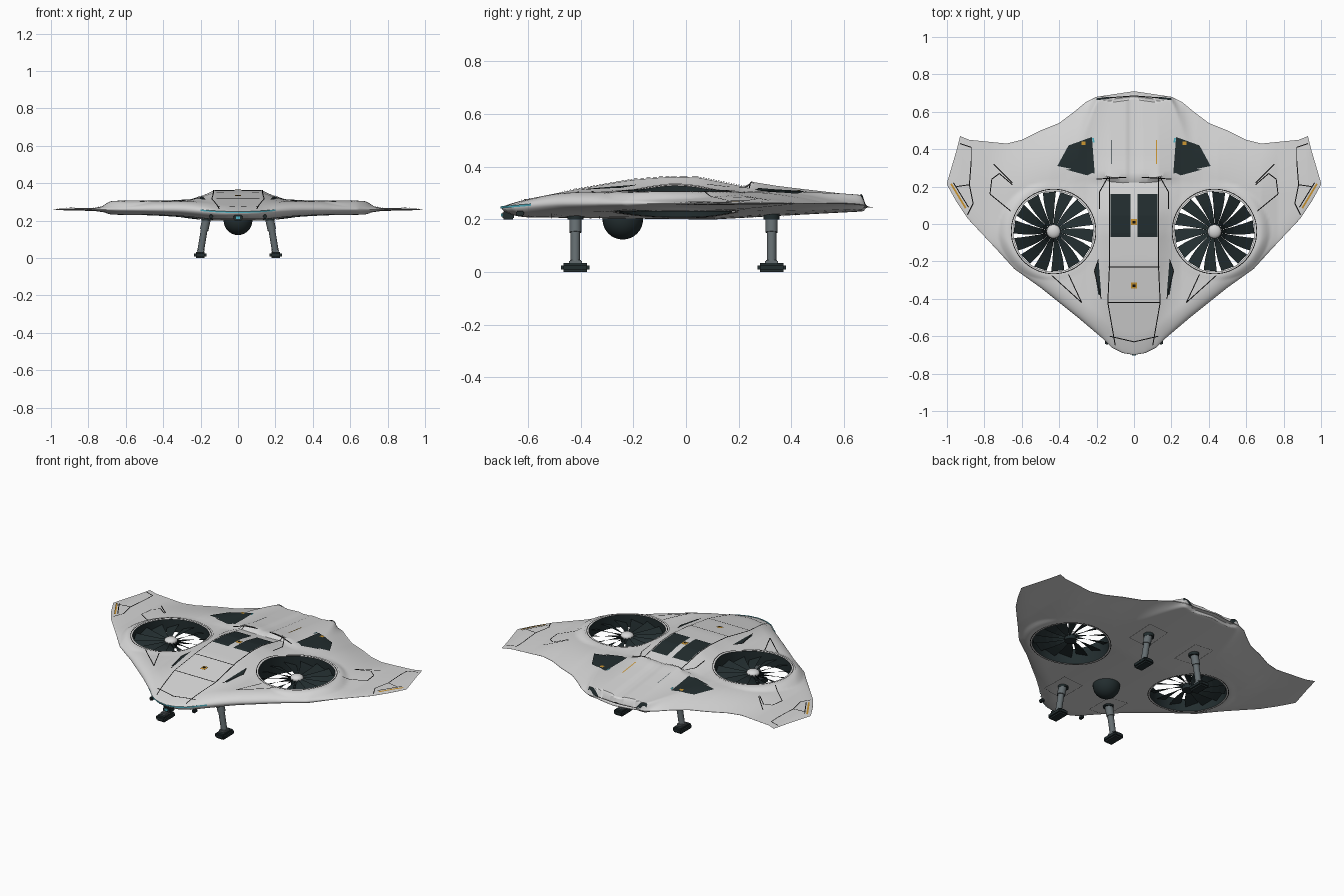
import bpy, bmesh, math
from mathutils import Vector

cube = bpy.data.objects.get("Cube")
if cube:
    bpy.data.objects.remove(cube, do_unlink=True)


def material(name, *rgb):
    m = bpy.data.materials.new(name)
    m.use_nodes = True
    m.diffuse_color = (*rgb, 1)
    bsdf = m.node_tree.nodes["Principled BSDF"]
    bsdf.inputs["Base Color"].default_value = (*rgb, 1)
    bsdf.inputs["Roughness"].default_value = 0.6
    return m


HULL = material("light grey", .68, .68, .68)
DARK = material("dark slate", .016, .026, .028)
STEEL = material("gear grey", .13, .155, .165)
BLACK = material("line black", .004, .004, .004)
ORANGE = material("orange", .6, .3, .03)
CYAN = material("cyan", .08, .45, .55)

FAN = Vector((.43, -.04))
HOLE_R = .226
FRONT = [(0, -.7), (.06, -.69), (.12, -.66), (.17, -.61), (.3, -.5), (.5, -.34),
         (.64, -.24), (.74, -.13), (.89, .03), (.95, .12), (1, .21)]
REAR = [(0, .71), (.2, .68), (.26, .65), (.32, .6), (.4, .54), (.5, .5), (.6, .45),
        (.68, .43), (.78, .44), (.88, .45), (.93, .47), (.95, .39), (1, .22)]
SPINE = [(-.7, .258), (-.6, .277), (-.4, .317), (-.2, .35), (-.05, .362), (.05, .358),
         (.23, .322), (.25, .342), (.35, .326), (.5, .308), (.68, .288)]
SHOULDER = [(.13, 1), (.2, .5), (.25, .2), (.36, 0)]
WING = [(0, .045), (.45, .042), (.68, .025), (.77, .008), (1, .004)]
BELLY = [(0, .046), (.18, .046), (.3, .04), (.5, .03), (.65, .025), (.77, .008), (1, .004)]
BELLY_LENGTH = [(-.7, .8), (-.3, .9), (.1, 1), (.35, .7), (.7, .3)]


def interp(pts, x):
    if x <= pts[0][0]:
        return pts[0][1]
    for (a, u), (b, v) in zip(pts, pts[1:]):
        if x <= b:
            return u + (v - u) * (x - a) / (b - a)
    return pts[-1][1]


def smooth(a, b, x):
    t = min(max((x - a) / (b - a), 0), 1)
    return t * t * (3 - 2 * t)


def surface(x, y):
    """Top and bottom height of the hull at a point."""
    x = abs(x)
    mid = .245 + .015 * smooth(.05, .35, x)
    lead = min(max((y - interp(FRONT, x)) * .8 / .09, 0), 1)
    lip = .025 * (1 - smooth(.1, .2, x))
    trail = max(interp(REAR, x) - y - lip, 0) / (.015 + .265 * smooth(.18, .32, x))
    fade = math.sqrt(1 - (1 - lead) ** 2) * max(math.sin(min(trail, 1) * math.pi / 2), .04)
    ring = 1 - smooth(.24, .335, (Vector((x, y)) - FAN).length)
    wing = mid + max(interp(WING, x), .045 * ring)
    top = wing + (interp(SPINE, y) - wing) * interp(SHOULDER, x)
    if y > .24:
        top -= .007 * (1 - smooth(.02, .045, x))
    low = max(interp(BELLY, x) * interp(BELLY_LENGTH, y), .028 * ring)
    return mid + (top - mid) * fade, mid - low * fade


def finish(name, bm, mats, angle=None):
    mesh = bpy.data.meshes.new(name)
    bmesh.ops.recalc_face_normals(bm, faces=bm.faces)
    bm.to_mesh(mesh)
    bm.free()
    for mat in mats:
        mesh.materials.append(mat)
    ob = bpy.data.objects.new(name, mesh)
    bpy.context.collection.objects.link(ob)
    if angle:
        bpy.ops.object.select_all(action='DESELECT')
        ob.select_set(True)
        bpy.context.view_layer.objects.active = ob
        bpy.ops.object.shade_smooth_by_angle(angle=math.radians(angle))


def rod(name, a, b, r1, r2, mat):
    a, b = Vector(a), Vector(b)
    bm = bmesh.new()
    bmesh.ops.create_cone(bm, cap_ends=True, segments=24, radius1=r1, radius2=r2,
                          depth=(b - a).length)
    turn = (b - a).to_track_quat('Z', 'Y')
    for v in bm.verts:
        v.co = turn @ v.co + (a + b) / 2
    finish(name, bm, [mat], 35)


def box(name, centre, size, mat, bevel=0):
    bm = bmesh.new()
    bmesh.ops.create_cube(bm, size=1)
    for v in bm.verts:
        v.co = Vector(p * s for p, s in zip(v.co, size)) + Vector(centre)
    if bevel:
        bmesh.ops.bevel(bm, geom=bm.edges[:], offset=bevel, segments=2, affect='EDGES')
    finish(name, bm, [mat])


def ball(name, centre, size, mat):
    bm = bmesh.new()
    bmesh.ops.create_uvsphere(bm, u_segments=32, v_segments=16, radius=1)
    for v in bm.verts:
        v.co = Vector(p * s for p, s in zip(v.co, size)) + Vector(centre)
    finish(name, bm, [mat], 60)


def patch(name, corners, mat, lift=.003, n=10, m=10, under=False):
    """Thin plate that follows the hull between four corners."""
    a, b, c, d = (Vector(p) for p in corners)
    bm = bmesh.new()
    rows = []
    for i in range(n + 1):
        row = []
        for j in range(m + 1):
            p = a.lerp(b, i / n).lerp(d.lerp(c, i / n), j / m)
            top, low = surface(p.x, p.y)
            row.append(bm.verts.new((p.x, p.y, low - lift if under else top + lift)))
        rows.append(row)
    for r, s in zip(rows, rows[1:]):
        for j in range(m):
            bm.faces.new((r[j], s[j], s[j + 1], r[j + 1]))
    finish(name, bm, [mat])


def line(name, pts, mat=BLACK, width=.006, under=False):
    """Ribbon laid along a path on the hull."""
    for p, q in zip(pts, pts[1:]):
        p, q = Vector(p), Vector(q)
        side = (q - p).orthogonal().normalized() * width / 2
        patch(name, (p + side, q + side, q - side, p - side), mat, .0035,
              max(2, int((q - p).length / .02)), 1, under)


# Blended hull: one closed section per column, lofted across the span
bm = bmesh.new()
ROWS, COLS = 80, 100
rings = []
for i in range(-COLS, COLS + 1):
    x = i / COLS
    f, r = interp(FRONT, abs(x)), interp(REAR, abs(x))
    ys = [f + (r - f) * (1 - math.cos(math.pi * k / ROWS)) / 2 for k in range(ROWS + 1)]
    ring = [bm.verts.new((x, y, surface(x, y)[0])) for y in ys]
    ring += [bm.verts.new((x, y, surface(x, y)[1])) for y in ys[-2:0:-1]]
    rings.append(ring)
for a, b in zip(rings, rings[1:]):
    for k in range(len(a)):
        j = (k + 1) % len(a)
        bm.faces.new((a[k], a[j], b[j], b[k]))
bm.faces.new(rings[0])
bm.faces.new(rings[-1])

# Fan openings: drop the faces inside, then round the edge off
for s in (-1, 1):
    centre = Vector((s * FAN.x, FAN.y))
    inside = [f for f in bm.faces if (f.calc_center_median().xy - centre).length < HOLE_R]
    bmesh.ops.delete(bm, geom=inside, context='FACES')
    for v in bm.verts:
        if v.is_boundary and v.co.x * s > 0:
            above = v.co.z > sum(surface(v.co.x, v.co.y)) / 2
            p = centre + (v.co.xy - centre).normalized() * HOLE_R
            v.co = (p.x, p.y, surface(p.x, p.y)[0 if above else 1])
finish("hull", bm, [HULL], 30)

for s in (-1, 1):
    side = "left" if s > 0 else "right"
    cx, cy = s * FAN.x, FAN.y

    def flip(pts):
        return [(s * x, y) for x, y in pts]

    # Fan surround: light rim with a dark seam, dark duct wall, same rim below
    bm = bmesh.new()
    profile = [(r, e) for e in (0, 1) for r in ((.238, .228, .224, .215), (.215, .224, .228, .238))[e]]
    loops = []
    for k in range(96):
        u, v = math.cos(math.tau * k / 96), math.sin(math.tau * k / 96)
        loops.append([bm.verts.new((cx + r * u, cy + r * v,
                      surface(cx + r * u, cy + r * v)[e] + (.003, -.003)[e])) for r, e in profile])
    for k in range(96):
        a, b = loops[k - 1], loops[k]
        for j, index in enumerate((0, 2, 0, 1, 0, 2, 0)):
            bm.faces.new((a[j], b[j], b[j + 1], a[j + 1])).material_index = index
    finish(side + "_fan_surround", bm, [HULL, DARK, BLACK], 30)

    # Pitched blades and hub
    bm = bmesh.new()
    BLADES = 14
    for k in range(BLADES):
        strip = []
        for step in range(6):
            r = .03 + .184 * step / 5
            half = math.pi / BLADES * (1 - .27 * step / 5)
            mid = math.tau * k / BLADES + s * .12 * step / 5
            strip.append([bm.verts.new((cx + r * math.cos(mid + e * half),
                                        cy + r * math.sin(mid + e * half),
                                        .268 + s * e * .012)) for e in (-1, 1)])
        for a, b in zip(strip, strip[1:]):
            bm.faces.new((a[0], b[0], b[1], a[1]))
    finish(side + "_fan_blades", bm, [DARK])
    ball(side + "_fan_hub", (cx, cy, .278), (.037, .037, .02), HULL)
    rod(side + "_fan_motor", (cx, cy, .24), (cx, cy, .275), .034, .034, DARK)

    # Landing legs
    for y, place in ((-.42, "front"), (.325, "rear")):
        name = side + "_" + place
        rod(name + "_leg_socket", (s * .165, y, .2), (s * .165, y, .24), .03, .03, DARK)
        rod(name + "_upper_leg", (s * .165, y, .225), (s * .181, y, .15), .023, .023, STEEL)
        rod(name + "_lower_leg", (s * .18, y, .155), (s * .2, y, .035), .018, .018, STEEL)
        box(name + "_ankle", (s * .2, y, .038), (.04, .05, .016), STEEL, .004)
        box(name + "_foot", (s * .202, y, .017), (.065, .108, .033), DARK, .009)
        door = [(.1, y - .09), (.23, y - .09), (.23, y + .09), (.1, y + .09), (.1, y - .09)]
        line(name + "_gear_door_line", flip(door), width=.002, under=True)

    # Dark vents, grilles and scoops
    patch(side + "_spine_vent", flip([(.018, -.07), (.125, -.07), (.125, .16), (.018, .16)]), DARK)
    patch(side + "_rear_grille", flip([(.225, .465), (.21, .27), (.41, .31), (.35, .42)]), DARK, .004)
    patch(side + "_grille_corner", flip([(.212, .28), (.25, .26), (.36, .29), (.3, .3)]), DARK, .004)
    patch(side + "_grille_marker", flip([(.26, .423), (.282, .423), (.282, .442), (.26, .442)]),
          ORANGE, .007)
    patch(side + "_grille_light", flip([(.21, .435), (.22, .435), (.225, .46), (.215, .46)]), CYAN, .007)
    for k in range(3):
        y = .3 + .035 * k
        line(side + "_grille_bar", flip([(.25, y), (.36, y + .02)]), STEEL, .003)
    patch(side + "_side_scoop", flip([(.19, -.19), (.212, -.25), (.19, -.38), (.175, -.38)]), DARK)
    patch(side + "_tail_slot", flip([(.13, .67), (.2, .662), (.2, .672), (.13, .68)]), DARK, .004)
    box(side + "_nose_sensor", (s * .145, -.63, .222), (.02, .03, .02), DARK, .004)

    # Panel lines
    for pts in ([(.1, -.65), (.14, -.42), (.13, -.2), (.13, .25)],
                [(.04, .25), (.2, .24)],
                [(.14, .25), (.185, .17), (.185, .08)],
                [(.19, -.19), (.212, -.25), (.175, -.4)],
                [(0, -.63), (.13, -.6)],
                [(0, .685), (.13, .675)],
                [(.44, -.275), (.28, -.42), (.35, -.27)],
                [(.66, .07), (.77, .16), (.76, .24), (.72, .27), (.65, .21)],
                [(.65, .22), (.75, .32)],
                [(.93, .43), (.87, .41), (.87, .34), (.88, .21), (.95, .2)],
                [(.88, .21), (.86, .11), (.89, .05)],
                [(.965, .22), (.885, .09)]):
        line(side + "_panel_line", flip(pts), width=.005)
    line(side + "_tip_stripe", flip([(.978, .215), (.9, .085)]), ORANGE, .01)

    # Glowing strip around the nose edge
    bm = bmesh.new()
    last = None
    for k in range(13):
        x = .2 * k / 12
        y = interp(FRONT, x) - .004
        z = surface(x, y)[0] + .003 * k / 12
        pair = [bm.verts.new((s * x, y, z - .004)), bm.verts.new((s * x, y, z + .004))]
        if last:
            bm.faces.new((last[0], pair[0], pair[1], last[1]))
        last = pair
    finish(side + "_nose_light", bm, [CYAN])

# Centre details
for y in (-.23, -.42):
    line("canopy_cross_line", [(-.135, y), (.135, y)], width=.005)
line("right_tail_mark", [(-.12, .32), (-.12, .45)], STEEL, .004)
line("left_tail_mark", [(.12, .32), (.12, .45)], ORANGE, .006)
for y in (.01, -.33):
    for name, r, mat, lift in (("marker", .016, ORANGE, .005), ("marker_core", .007, BLACK, .007)):
        patch("spine_" + name, [(-r, y - r), (r, y - r), (r, y + r), (-r, y + r)], mat, lift)
ball("sensor_ball", (0, -.24, .2), (.077, .077, .077), DARK)
box("nose_camera", (0, -.675, .215), (.05, .045, .03), DARK, .005)
box("nose_camera_lens", (0, -.699, .216), (.02, .006, .012), CYAN)
